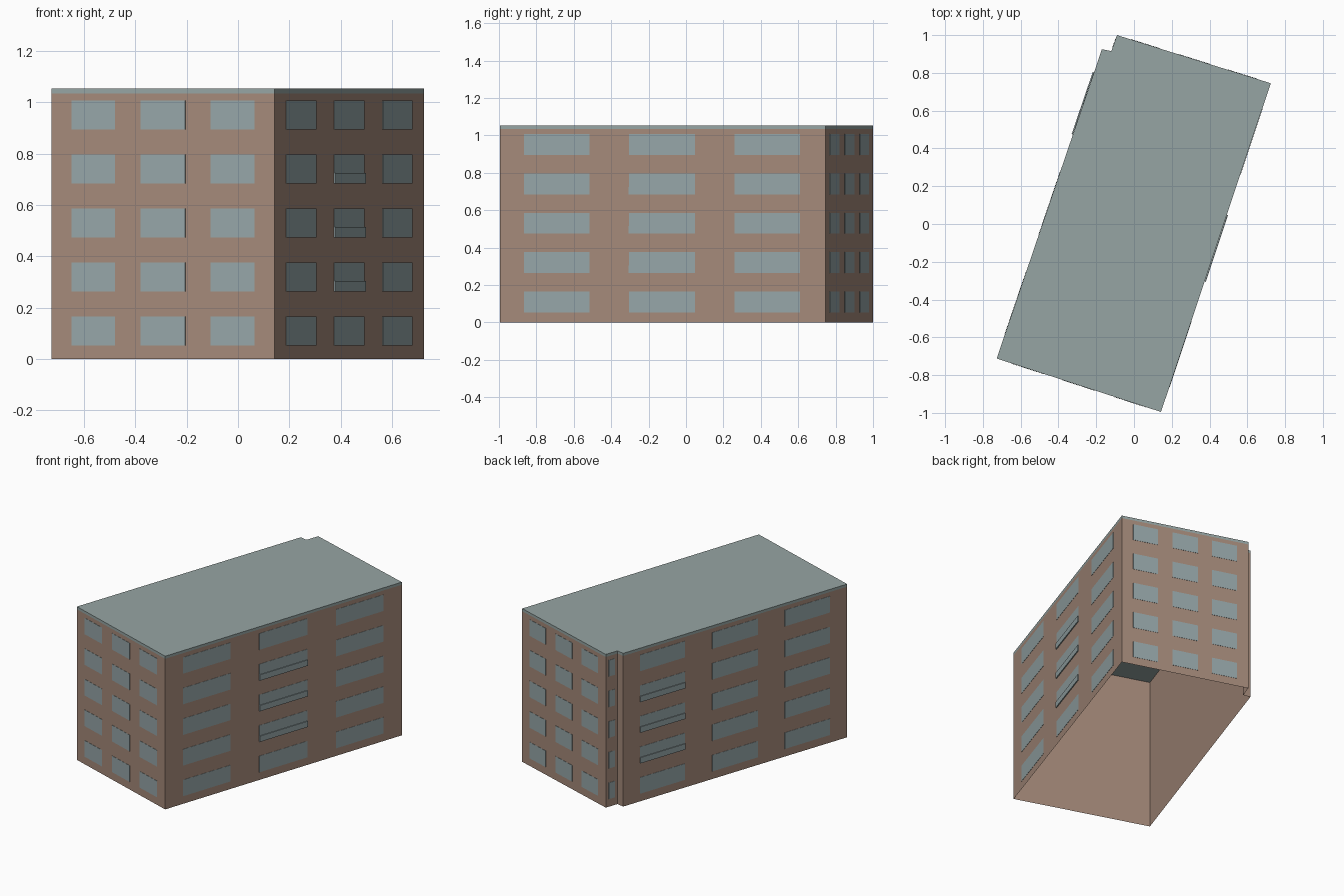
import bpy, bmesh
from mathutils import Vector

cube = bpy.data.objects.get("Cube")
if cube:
    bpy.data.objects.remove(cube)


def material(name, rgb):
    m = bpy.data.materials.new(name)
    m.use_nodes = True
    m.diffuse_color = (*rgb, 1)
    m.node_tree.nodes["Principled BSDF"].inputs["Base Color"].default_value = (*rgb, 1)
    return m


BRICK = material("brown wall", (0.376, 0.254, 0.195))
GLASS = material("grey blue glass", (0.305, 0.381, 0.392))
ROOF = material("grey green roof", (0.305, 0.376, 0.366))

EAVES, TOP = 1.035, 1.053
front_left, front_right = Vector((-0.727, -0.712)), Vector((0.143, -0.995))
back_right, back_left = Vector((0.724, 0.745)), Vector((-0.09, 1.0))
notch_in, notch_out = Vector((-0.12, 0.915)), Vector((-0.17, 0.925))
outline = [front_left, front_right, back_right, back_left, notch_in, notch_out]


def finish(name, bm, mat):
    mesh = bpy.data.meshes.new(name)
    bm.to_mesh(mesh)
    bm.free()
    mesh.materials.append(mat)
    obj = bpy.data.objects.new(name, mesh)
    bpy.context.collection.objects.link(obj)


def prism(name, z0, z1, mat, capped):
    """Extrude the footprint, with or without end caps."""
    bm = bmesh.new()
    low = [bm.verts.new((p.x, p.y, z0)) for p in outline]
    high = [bm.verts.new((p.x, p.y, z1)) for p in outline]
    for i in range(len(outline)):
        j = (i + 1) % len(outline)
        bm.faces.new((low[i], low[j], high[j], high[i]))
    if capped:
        bm.faces.new(high)
        bm.faces.new(low[::-1])
    finish(name, bm, mat)


def plate(bm, a, b, span, z0, z1, depth):
    """Thin box on the outside of the wall running from a to b."""
    along = b - a
    out = Vector((along.y, -along.x)).normalized()
    s, e = a + along * span[0], a + along * span[1]
    rings = []
    for d in (0.0005, depth):
        rings.append([bm.verts.new((p.x + out.x * d, p.y + out.y * d, z))
                      for p, z in ((s, z0), (e, z0), (e, z1), (s, z1))])
    inner, outer = rings
    bm.faces.new(outer)
    bm.faces.new(inner[::-1])
    for i in range(4):
        j = (i + 1) % 4
        bm.faces.new((inner[i], inner[j], outer[j], outer[i]))


# Open-bottomed walls and the flat roof
prism("walls", 0, EAVES, BRICK, False)
prism("roof", EAVES, TOP, ROOF, True)

# Window grids: wall ends, column spans, column with balcony panels
short = [(0.09, 0.285), (0.4, 0.6), (0.714, 0.91)]
long = [(0.075, 0.276), (0.397, 0.6), (0.721, 0.922)]
facades = {
    "front": (front_left, front_right, short, None),
    "right_side": (front_right, back_right, long, 1),
    "back": (back_right, back_left, short, None),
    "notch": (back_left, notch_in, [(0.25, 0.78)], None),
    "left_side": (notch_out, front_left, long, 0),
}
for side, (a, b, columns, balcony) in facades.items():
    windows, panels = bmesh.new(), bmesh.new()
    for row in range(5):
        sill = 0.053 + 0.2105 * row
        for i, span in enumerate(columns):
            plate(windows, a, b, span, sill, sill + 0.112, 0.002)
            if i == balcony and 0 < row < 4:
                plate(panels, a, b, span, sill, sill + 0.04, 0.007)
    finish(side + "_windows", windows, GLASS)
    if balcony is None:
        panels.free()
    else:
        finish(side + "_balcony_panels", panels, GLASS)
